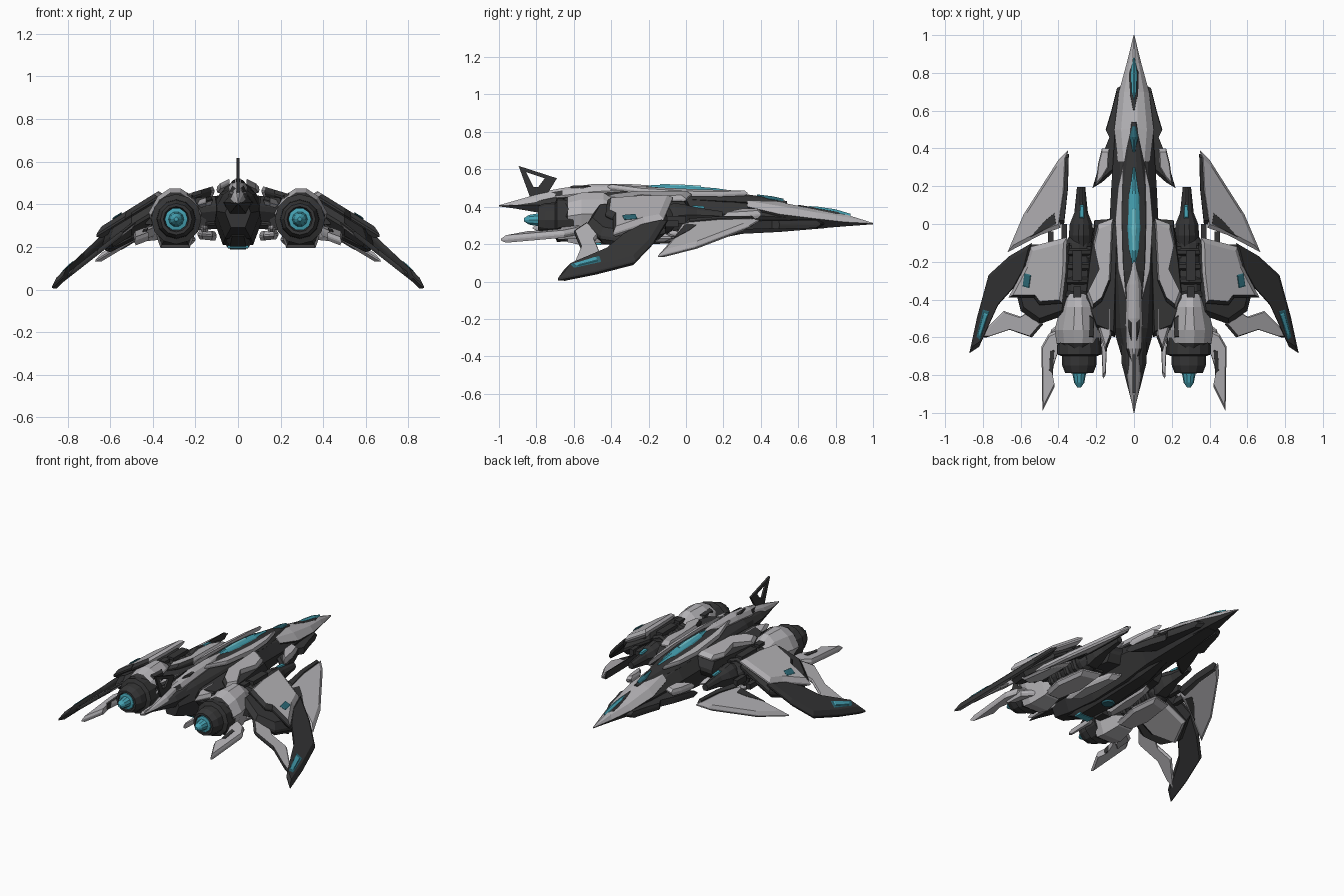
import bpy, bmesh, math
from mathutils import Matrix


def material(name, rgb):
    m = bpy.data.materials.new(name)
    m.diffuse_color = (*rgb, 1)
    return m


LIGHT = material("light grey armour", (0.46, 0.45, 0.47))
DARK = material("charcoal hull", (0.036, 0.036, 0.037))
CYAN = material("cyan glow", (0.06, 0.36, 0.45))
TEAL = material("deep teal", (0.025, 0.14, 0.18))


def finish(bm, name, mat, mirror=False, under=None, rear=None):
    """Turn a bmesh into an object; 'under' colours downward faces, 'rear' backward ones."""
    bmesh.ops.recalc_face_normals(bm, faces=bm.faces)
    bm.normal_update()
    me = bpy.data.meshes.new(name)
    me.materials.append(mat)
    if under or rear:
        me.materials.append(under or rear)
        for f in bm.faces:
            f.material_index = int(f.normal.z < -0.35 if under else f.normal.y < -0.3)
    bm.to_mesh(me)
    bm.free()
    ob = bpy.data.objects.new(name, me)
    bpy.context.collection.objects.link(ob)
    if mirror:
        ob.modifiers.new("Mirror", 'MIRROR').use_mirror_merge = False
    return ob


def skin(bm, rings):
    """Bridge equal-length rings of points and cap both ends."""
    vs = [[bm.verts.new(p) for p in r] for r in rings]
    n = len(vs[0])
    for a, b in zip(vs, vs[1:]):
        for i in range(n):
            bm.faces.new((a[i], a[(i + 1) % n], b[(i + 1) % n], b[i]))
    bm.faces.new(vs[0])
    bm.faces.new(vs[-1])


def loft(name, rows, mat, cx=0, under=None, rear=None):
    """Faceted hull along y; rows are (y, half width, top, middle, bottom)."""
    rings = []
    for y, w, t, m, b in rows:
        s = m + 0.68 * (t - m)
        rings.append([(cx + x, y, z) for x, z in (
            (0.2 * w, t), (0.65 * w, s), (w, m), (0.55 * w, b),
            (-0.55 * w, b), (-w, m), (-0.65 * w, s), (-0.2 * w, t))])
    bm = bmesh.new()
    skin(bm, rings)
    return finish(bm, name, mat, cx != 0, under, rear)


def plate(name, outline, z0, slope, t, mat, k=0.82, x0=0.0, slope_y=0.0, under=None, rear=None):
    """Mirrored armour plate with chamfered rim on the plane z0 + slope*(x-x0) + slope_y*y."""
    cx = sum(p[0] for p in outline) / len(outline)
    cy = sum(p[1] for p in outline) / len(outline)
    rings = []
    for f, h in ((k, -t), (1, -t * 0.2), (1, t * 0.2), (k, t)):
        ring = []
        for x, y in outline:
            x, y = cx + (x - cx) * f, cy + (y - cy) * f
            ring.append((x, y, z0 + slope * (x - x0) + slope_y * y + h))
        rings.append(ring)
    bm = bmesh.new()
    skin(bm, rings)
    return finish(bm, name, mat, True, under, rear)


def tube(name, profile, mat, cx=0.29, cz=0.33, n=12):
    """Round part along y from (y, radius) pairs."""
    bm = bmesh.new()
    skin(bm, [[(cx + r * math.cos(2 * math.pi * i / n), y, cz + r * math.sin(2 * math.pi * i / n))
               for i in range(n)] for y, r in profile])
    return finish(bm, name, mat, cx != 0)


def blocks(name, items, mat):
    """Mirrored set of boxes (x, y, z, sx, sy, sz)."""
    bm = bmesh.new()
    for x, y, z, a, b, c in items:
        bmesh.ops.create_cube(bm, size=1, matrix=Matrix.Translation((x, y, z)) @ Matrix.Diagonal((a, b, c, 1)))
    return finish(bm, name, mat, True)


# Fuselage core, nose and strakes
loft("fuselage_core", [(.74, .06, .36, .33, .285), (.5, .10, .40, .345, .265), (.2, .12, .465, .36, .25),
                       (0, .13, .485, .37, .22), (-.3, .13, .49, .37, .21), (-.55, .11, .48, .37, .24),
                       (-.72, .06, .45, .36, .29)], DARK)
loft("nose", [(1, .002, .313, .31, .306), (.85, .039, .36, .318, .295), (.7, .08, .385, .335, .283),
              (.5, .105, .425, .36, .278), (.33, .085, .445, .40, .34)], LIGHT, under=DARK)
plate("nose_strake", [(.05, .74), (.09, .72), (.12, .6), (.15, .5), (.13, .46), (.17, .36), (.22, .19),
                      (.17, .22), (.08, .3)], .315, -.08, .022, DARK, .9)
plate("cheek_plate", [(.13, .40), (.17, .40), (.19, .32), (.205, .2), (.17, .24), (.135, .3)],
      .365, -.35, .022, LIGHT, .8, .15)
loft("nose_sensor_frame", [(.88, .004, .355, .345, .33), (.8, .026, .38, .36, .34), (.68, .026, .397, .38, .36),
                           (.6, .004, .41, .4, .38)], DARK)
loft("nose_sensor", [(.88, .004, .362, .35, .34), (.8, .02, .386, .366, .35), (.7, .016, .401, .385, .37),
                     (.66, .003, .403, .39, .38)], CYAN)

# Canopy, its frame, and the spine
loft("canopy_frame", [(.54, .012, .43, .42, .4), (.4, .045, .455, .42, .4), (.2, .085, .485, .43, .39),
                      (0, .09, .503, .44, .4), (-.25, .08, .508, .45, .4), (-.42, .03, .505, .46, .4)], DARK)
loft("front_window", [(.52, .008, .443, .43, .41), (.46, .022, .456, .44, .42), (.38, .008, .466, .45, .43)], TEAL)
loft("canopy", [(.3, .006, .478, .465, .45), (.16, .036, .499, .47, .44), (-.02, .045, .514, .48, .45),
                (-.14, .034, .517, .485, .46), (-.24, .006, .512, .49, .47)], CYAN)
loft("canopy_ridge", [(.08, .01, .512, .505, .49), (-.03, .016, .519, .508, .49), (-.14, .01, .521, .51, .49)],
     material("pale cyan", (.16, .55, .62)))
plate("canopy_side_armour", [(.055, .33), (.085, .2), (.1, .02), (.085, -.25), (.04, -.42), (.058, -.2),
                             (.064, .05), (.06, .2)], .476, -.35, .014, LIGHT, .95, .08, -.04)
loft("spine", [(-.2, .01, .515, .5, .45), (-.32, .038, .522, .49, .44), (-.5, .045, .521, .48, .42),
               (-.66, .04, .50, .46, .40), (-.74, .012, .485, .45, .40)], LIGHT, rear=DARK)
plate("spine_slot", [(.012, -.42), (.03, -.46), (.03, -.56), (.014, -.62)], .512, -.5, .01, DARK)

# Tail spike with open triangular fin
loft("tail_core", [(-.6, .07, .47, .41, .33), (-.74, .065, .45, .41, .36), (-.97, .006, .41, .405, .4)], DARK)
loft("tail_spike", [(-.68, .03, .49, .43, .36), (-.8, .04, .465, .415, .375), (-1, .002, .408, .405, .402)], LIGHT,
     under=DARK)
bm = bmesh.new()
outer = [(-.895, .618), (-.69, .552), (-.74, .47), (-.83, .44)]
inner = [(-.855, .585), (-.755, .552), (-.79, .505), (-.815, .505)]
loops = [[bm.verts.new((x, y, z)) for y, z in pts] for pts, x in
         ((outer, -.007), (outer, .007), (inner, .007), (inner, -.007))]
for a, b in zip(loops, loops[1:] + loops[:1]):
    for i in range(4):
        bm.faces.new((a[i], a[(i + 1) % 4], b[(i + 1) % 4], b[i]))
finish(bm, "tail_fin", DARK)

# Belly
loft("belly_keel", [(.3, .03, .3, .27, .255), (.1, .07, .3, .25, .215), (-.3, .085, .3, .25, .193),
                    (-.5, .07, .3, .26, .2), (-.6, .05, .32, .29, .25)], DARK)
bm = bmesh.new()
bmesh.ops.create_cone(bm, cap_ends=True, segments=12, radius1=.035, radius2=.045, depth=.012,
                      matrix=Matrix.Translation((0, -.25, .193)))
finish(bm, "belly_light", TEAL)
blocks("belly_strip", [(.025, -.48, .2, .05, .05, .012)], CYAN)
plate("belly_side_armour", [(.1, .0), (.15, -.03), (.19, -.25), (.17, -.45), (.12, -.4), (.1, -.2)],
      .25, .1, .022, LIGHT, .8, .1)

# Shoulder armour between fuselage and engines
plate("shoulder_bed", [(.08, .03), (.21, .02), (.24, -.2), (.26, -.4), (.2, -.56), (.1, -.6)], .39, -.1, .06, DARK, .9)
plate("shoulder_armour", [(.11, .03), (.19, .0), (.215, -.1), (.185, -.24), (.25, -.37), (.22, -.45), (.17, -.41),
                          (.125, -.3)], .46, -.3, .024, LIGHT, .88, .12, rear=DARK)
plate("rear_shoulder", [(.12, -.42), (.16, -.44), (.19, -.55), (.15, -.68), (.12, -.6)], .42, -.3, .02, LIGHT, .75, .12,
      rear=DARK)
plate("rear_blade", [(.14, -.58), (.175, -.6), (.165, -.82), (.15, -.8)], .27, .1, .016, LIGHT, .8)

# Engine nacelles
loft("intake_spike", [(.195, .022, .375, .35, .33), (.06, .036, .395, .355, .31), (0, .06, .41, .355, .29),
                      (-.06, .065, .42, .35, .27), (-.12, .06, .4, .34, .28)], DARK, cx=.28)
plate("intake_light", [(.265, .1), (.285, .1), (.29, .03), (.265, .03)], .402, 0, .008, CYAN, .8, 0, -.08)
tube("engine_core", [(-.06, .05), (-.1, .075), (-.4, .085), (-.66, .10), (-.7, .09)], DARK)
for i in range(4):
    y = -.13 - .075 * i
    tube(f"engine_rib_{i + 1}", [(y, .085), (y - .01, .1), (y - .03, .1), (y - .04, .085)], DARK, n=8)
loft("engine_shell", [(-.37, .075, .43, .35, .25), (-.44, .095, .475, .36, .21), (-.56, .125, .475, .36, .195),
                      (-.63, .115, .455, .35, .21), (-.68, .08, .43, .34, .24)], LIGHT, cx=.295, rear=DARK)
plate("shell_slot", [(.21, -.5), (.235, -.48), (.24, -.6), (.215, -.6)], .425, .45, .02, DARK, .9, .22)
tube("nozzle", [(-.6, .115), (-.69, .118), (-.70, .092), (-.75, .09), (-.79, .074), (-.79, .06), (-.76, .05)], DARK)
tube("exhaust", [(-.74, .055), (-.788, .054), (-.792, .036), (-.84, .027), (-.865, .01)], CYAN, n=10)
plate("lower_engine_armour", [(.22, -.05), (.34, -.08), (.37, -.3), (.34, -.46), (.24, -.46), (.2, -.25)],
      .235, 0, .024, LIGHT, .8, rear=DARK)
blocks("linkages", [(.365, -.14, .36, .07, .05, .07), (.37, -.27, .35, .08, .07, .1), (.365, -.4, .34, .08, .06, .1),
                    (.20, -.15, .35, .1, .06, .1), (.2, -.34, .34, .1, .08, .12), (.2, -.52, .34, .1, .08, .12),
                    (.37, -.05, .33, .03, .1, .04), (.44, -.09, .31, .03, .1, .035), (.41, -.47, .33, .05, .05, .05),
                    (.3, -.22, .43, .05, .16, .025), (.3, -.36, .44, .04, .06, .02)], DARK)

# Detached forward winglets
WL = dict(z0=.32, slope=-.6, x0=.36)
plate("winglet", [(.35, .39), (.40, .34), (.585, .05), (.67, -.15), (.5, -.06), (.39, -.02), (.36, .18)],
      t=.02, mat=LIGHT, k=.85, **WL)
plate("winglet_edge", [(.345, .37), (.362, .37), (.372, .18), (.40, 0), (.37, 0), (.35, .18)], t=.024, mat=DARK, k=.9, **WL)
plate("winglet_notch", [(.42, .06), (.47, .02), (.55, -.07), (.49, -.04), (.41, 0)], t=.022, mat=DARK, k=.95, **WL)

# Main wings: dark frame, light panels, drooping tips
plate("wing_frame", [(.34, -.1), (.55, -.11), (.64, -.3), (.6, -.46), (.5, -.53), (.36, -.48)],
      .345, -.6, .045, DARK, .85, .42)
plate("wing_panel", [(.355, -.07), (.545, -.12), (.575, -.22), (.665, -.39), (.53, -.39), (.5, -.43), (.38, -.42),
                     (.36, -.25)], .405, -.62, .028, LIGHT, .86, .42, rear=DARK)
plate("wing_under_panel", [(.38, -.15), (.54, -.15), (.62, -.34), (.5, -.43), (.39, -.42)],
      .285, -.5, .02, LIGHT, .85, .42, rear=DARK)
plate("wing_barb", [(.48, -.53), (.55, -.46), (.6, -.49), (.69, -.46), (.83, -.6), (.78, -.6), (.66, -.56), (.54, -.6)],
      .26, -.78, .014, LIGHT, .88, .55, rear=DARK)
TIP = dict(slope=-.94, x0=.56)
plate("wing_tip", [(.54, -.1), (.66, -.17), (.77, -.27), (.83, -.49), (.872, -.685), (.82, -.65), (.72, -.43), (.63, -.33),
                   (.57, -.22)], .305, t=.026, mat=DARK, k=.88, **TIP)
plate("wing_root_light", [(.545, -.27), (.58, -.26), (.59, -.33), (.555, -.34)], .353, -.62, .005, TEAL, .8, .555)
plate("tip_light", [(.775, -.48), (.795, -.47), (.825, -.58), (.815, -.6)], .333, t=.004, mat=CYAN, k=.9, **TIP)
plate("tip_glow_border", [(.765, -.46), (.80, -.45), (.835, -.6), (.815, -.62)], .329, t=.004, mat=TEAL, k=.9, **TIP)

# Rear stabiliser blades outside the engines
plate("tail_blade", [(.375, -.55), (.45, -.58), (.49, -.65), (.485, -.99), (.42, -.86), (.435, -.78), (.39, -.64)],
      .33, -.2, .02, LIGHT, .9, .4, .09)
plate("tail_blade_edge", [(.42, -.66), (.445, -.67), (.45, -.78), (.43, -.8)], .333, -.2, .02, DARK, .9, .4, .09)
plate("lower_tail_blade", [(.36, -.5), (.44, -.56), (.45, -.7), (.40, -.66)], .25, -.1, .02, LIGHT, .8, .4)
